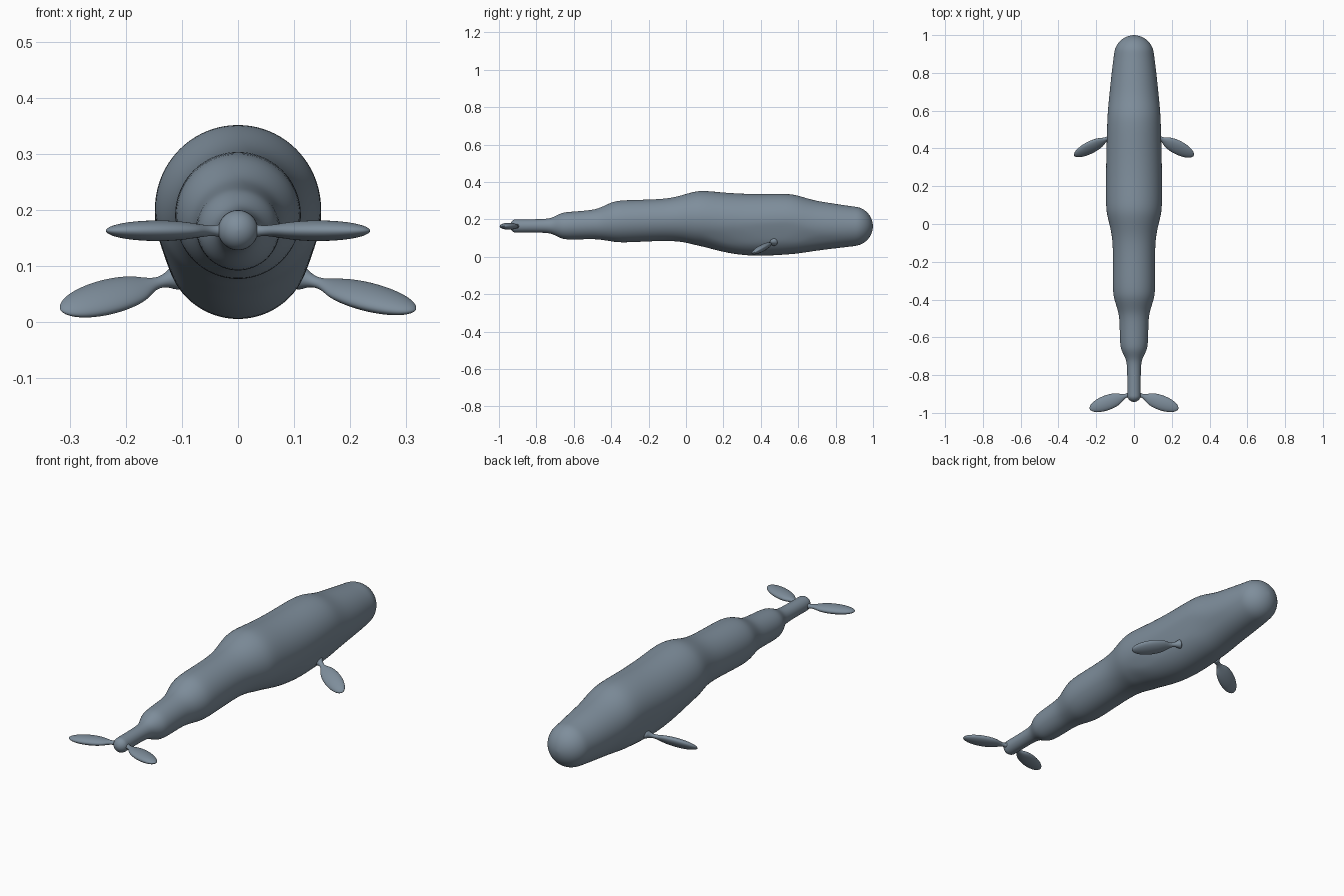
import bpy, bmesh
from math import sin, cos, pi
from mathutils import Vector

if "Cube" in bpy.data.objects:
    bpy.data.objects.remove(bpy.data.objects["Cube"])

skin = bpy.data.materials.new("slate_blue_grey")
colour = (0.21, 0.27, 0.33, 1)
skin.diffuse_color = colour
skin.use_nodes = True
skin.node_tree.nodes["Principled BSDF"].inputs["Base Color"].default_value = colour


def loft(name, rings):
    """Skin a list of closed rings, cap both ends and smooth the result."""
    bm = bmesh.new()
    loops = [[bm.verts.new(p) for p in ring] for ring in rings]
    n = len(loops[0])
    for a, b in zip(loops, loops[1:]):
        for i in range(n):
            j = (i + 1) % n
            bm.faces.new((a[i], a[j], b[j], b[i]))
    bm.faces.new(loops[0])
    bm.faces.new(loops[-1])
    bmesh.ops.recalc_face_normals(bm, faces=bm.faces)
    for f in bm.faces:
        f.smooth = True
    mesh = bpy.data.meshes.new(name)
    bm.to_mesh(mesh)
    bm.free()
    mesh.materials.append(skin)
    obj = bpy.data.objects.new(name, mesh)
    bpy.context.collection.objects.link(obj)
    obj.modifiers.new("smooth", "SUBSURF").levels = 2
    obj.modifiers["smooth"].render_levels = 2
    return obj


def body_ring(y, top, bottom, r_back, r_belly, n=40):
    """Hull of a back circle and a smaller belly circle."""
    ring = []
    for i in range(n):
        t = 2 * pi * i / n
        z1, z2 = top - r_back, bottom + r_belly
        upper = sin(t) * z1 + r_back >= sin(t) * z2 + r_belly
        z, r = (z1, r_back) if upper else (z2, r_belly)
        ring.append((r * cos(t), y, z + r * sin(t)))
    return ring


# Body: y, top, bottom, back radius, belly radius
sections = [
    (-0.90, 0.200, 0.128, 0.036, 0.036), (-0.75, 0.200, 0.130, 0.035, 0.035),
    (-0.71, 0.209, 0.122, 0.044, 0.044), (-0.67, 0.233, 0.098, 0.068, 0.068),
    (-0.63, 0.240, 0.090, 0.075, 0.075), (-0.51, 0.247, 0.096, 0.076, 0.076),
    (-0.46, 0.260, 0.094, 0.084, 0.083), (-0.40, 0.292, 0.082, 0.105, 0.105),
    (-0.35, 0.303, 0.074, 0.114, 0.114), (-0.20, 0.304, 0.083, 0.111, 0.111),
    (-0.08, 0.312, 0.089, 0.113, 0.111), (0.00, 0.336, 0.082, 0.130, 0.122),
    (0.05, 0.350, 0.066, 0.144, 0.130), (0.10, 0.354, 0.052, 0.149, 0.131),
    (0.20, 0.343, 0.024, 0.149, 0.131), (0.30, 0.337, 0.008, 0.148, 0.130),
    (0.40, 0.335, 0.003, 0.146, 0.130), (0.55, 0.339, 0.012, 0.142, 0.126),
    (0.61, 0.325, 0.018, 0.138, 0.122), (0.68, 0.301, 0.030, 0.131, 0.119),
    (0.80, 0.283, 0.047, 0.119, 0.112), (0.89, 0.269, 0.058, 0.107, 0.105),
]
rings = [body_ring(*s) for s in sections]


def dome(y, z, r, direction):
    """Rounded end rings, ordered from the base outwards."""
    angles = [pi / 2 * k / 6 for k in range(1, 6)] + [1.53]
    return [body_ring(y + direction * r * sin(a), z + r * cos(a), z - r * cos(a),
                      r * cos(a), r * cos(a)) for a in angles]


rings = dome(-0.905, 0.164, 0.037, -1)[::-1] + rings + dome(0.893, 0.163, 0.107, 1)
loft("body", rings)


# Fins: an ellipsoid blade on a thin flared neck
def fin(name, centre, axis, normal, half=(0.098, 0.041, 0.019), root=0.165, n=16):
    centre, axis = Vector(centre), Vector(axis).normalized()
    chord = Vector(normal).cross(axis).normalized()
    up = axis.cross(chord)
    length, width, thick = half
    profile = [(-root, 0.030, 0.030), (-root + 0.022, 0.015, 0.015),
               (-length - 0.012, 0.010, 0.009), (-length + 0.006, 0.013, 0.010)]
    for k in range(3, 13):
        a = pi * min(k / 12, 0.99)
        profile.append((-length * cos(a), width * sin(a), thick * sin(a)))
    loft(name, [[centre + axis * s + chord * w * cos(2 * pi * i / n)
                 + up * t * sin(2 * pi * i / n) for i in range(n)]
                for s, w, t in profile])


for side, word in ((1, "left"), (-1, "right")):
    fin(word + "_tail_fluke", (side * 0.143, -0.946, 0.163),
        (side * 0.93, -0.34, 0), (0, 0, 1), root=0.150)
    # the two flippers are rolled by different amounts
    normal = (0, -0.46, 0.88) if side > 0 else (0, -0.72, 0.70)
    fin(word + "_flipper", (side * 0.232, 0.405, 0.045),
        (side * 0.85, -0.45, -0.24), normal, root=0.150)
